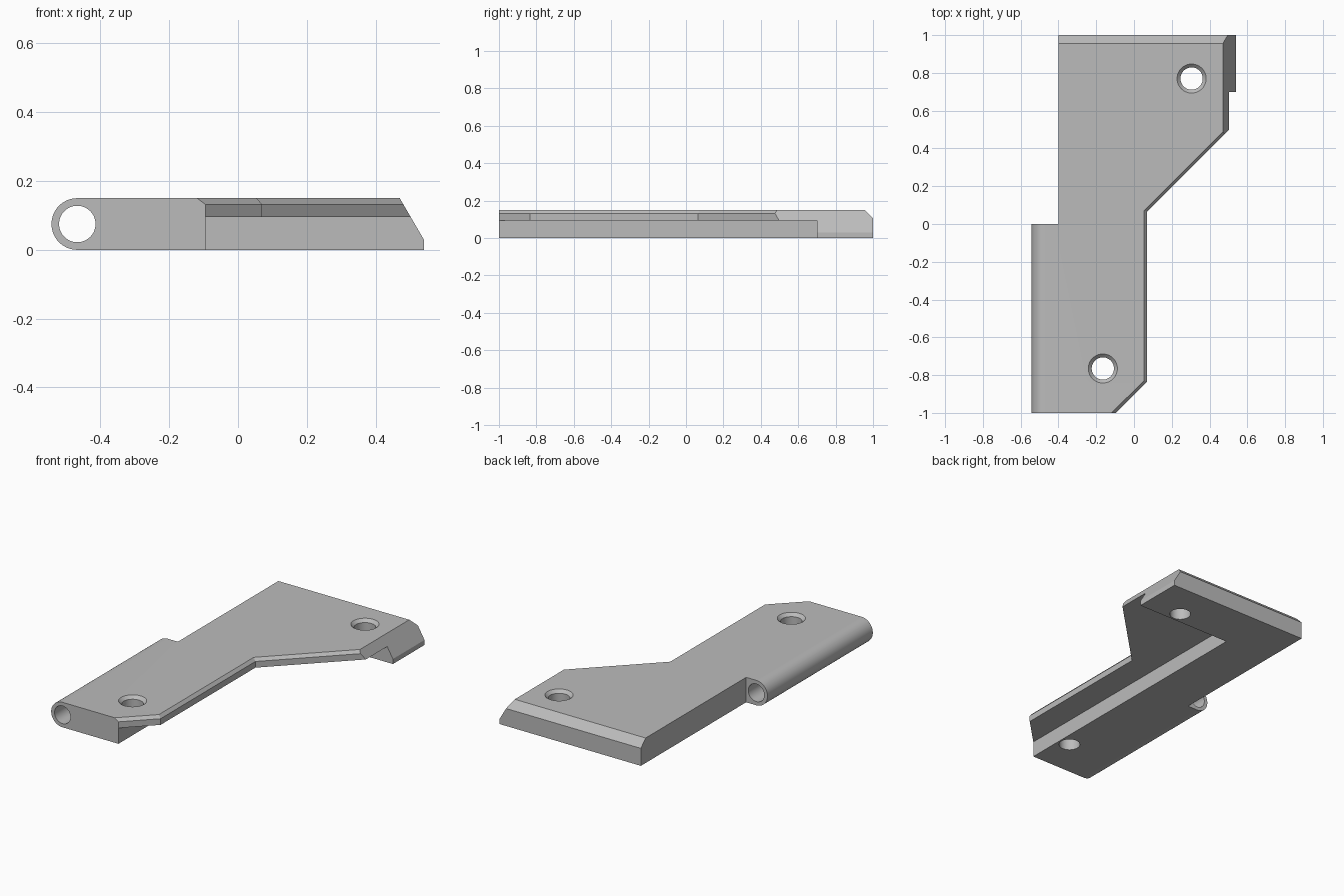
import bpy, bmesh, math
from mathutils import Vector

if "Cube" in bpy.data.objects:
    bpy.data.objects.remove(bpy.data.objects["Cube"], do_unlink=True)

THICK = 0.15
PIVOT_X, PIVOT_Z = -0.467, THICK / 2   # hinge axis

grey = bpy.data.materials.new("plain grey")
grey.use_nodes = True
grey.diffuse_color = (0.5, 0.5, 0.5, 1)
grey.node_tree.nodes["Principled BSDF"].inputs["Base Color"].default_value = (0.5, 0.5, 0.5, 1)


def loft(name, rings):
    """Solid through matching rings of points, capped at both ends."""
    bm = bmesh.new()
    loops = [[bm.verts.new(p) for p in ring] for ring in rings]
    n = len(loops[0])
    for a, b in zip(loops, loops[1:]):
        for i in range(n):
            j = (i + 1) % n
            bm.faces.new((a[i], a[j], b[j], b[i]))
    bm.faces.new(loops[0][::-1])
    bm.faces.new(loops[-1])
    bmesh.ops.recalc_face_normals(bm, faces=bm.faces)
    mesh = bpy.data.meshes.new(name)
    bm.to_mesh(mesh)
    bm.free()
    mesh.materials.append(grey)
    obj = bpy.data.objects.new(name, mesh)
    bpy.context.collection.objects.link(obj)
    return obj


def along_y(name, profile, y0, y1):
    return loft(name, [[(x, y, z) for x, z in profile] for y in (y0, y1)])


def along_x(name, profile, x0, x1):
    return loft(name, [[(x, y, z) for y, z in profile] for x in (x0, x1)])


def arc(cx, cz, r, start, end, steps):
    angles = [start + (end - start) * i / steps for i in range(steps + 1)]
    return [(cx + r * math.cos(a), cz + r * math.sin(a)) for a in angles]


def cut(obj, cutter):
    cutter.hide_render = True
    mod = obj.modifiers.new(cutter.name, 'BOOLEAN')
    mod.operation = 'DIFFERENCE'
    mod.solver = 'EXACT'
    mod.object = cutter
    bpy.context.view_layer.objects.active = obj
    bpy.ops.object.modifier_apply(modifier=mod.name)
    bpy.data.objects.remove(cutter, do_unlink=True)


# Plate outline, with the top edge chamfered along the stepped side
left_side = [(0.6, 1), (-0.4, 1), (-0.4, 0), (-0.542, 0), (-0.542, -1)]
lower = left_side + [(-0.095, -1), (0.07, -0.835), (0.07, 0.065), (0.6, 0.595)]
upper = left_side + [(-0.119, -1), (0.054, -0.828), (0.054, 0.072), (0.6, 0.618)]
plate = loft("hinge_plate", [[(x, y, z) for x, y in ring] for ring, z in
                             ((lower, 0), (lower, 0.132), (upper, THICK))])

# Sloped end and chamfered back edge
cut(plate, along_y("slope_cutter", [(0.435, 0.21), (0.54, 0.03), (0.54, -0.1),
                                    (0.8, -0.1), (0.8, 0.21)], -1.2, 1.2))
cut(plate, along_x("back_chamfer_cutter", [(0.9, 0.205), (1.05, 0.055), (1.05, 0.205)], -1, 1))

# Recess underneath
cut(plate, along_y("recess_cutter", [(-0.095, -0.1), (0.9, -0.1), (0.9, 0.095),
                                     (-0.095, 0.095)], -1.2, 0.7))

# Rounded hinge barrel with its pin hole
barrel = arc(PIVOT_X, PIVOT_Z, THICK / 2, math.pi / 2, 1.5 * math.pi, 32)
cut(plate, along_y("barrel_cutter", barrel + [(PIVOT_X, -0.1), (-0.7, -0.1),
                                              (-0.7, 0.25), (PIVOT_X, 0.25)], -1.2, 0.1))
pin = arc(PIVOT_X, PIVOT_Z, 0.053, 0, 2 * math.pi, 48)[:-1]
cut(plate, along_y("pin_hole_cutter", pin, -1.2, 0.2))

# Countersunk screw holes
for x, y in ((0.305, 0.77), (-0.165, -0.765)):
    rings = [[(px, py, z) for px, py in arc(x, y, r, 0, 2 * math.pi, 48)[:-1]]
             for r, z in ((0.059, -0.1), (0.059, 0.132), (0.077, THICK), (0.077, 0.25))]
    cut(plate, loft("screw_hole_cutter", rings))

# Smooth the round surfaces, keep the edges sharp
bpy.ops.object.select_all(action='DESELECT')
plate.select_set(True)
bpy.context.view_layer.objects.active = plate
bpy.ops.object.shade_smooth_by_angle(angle=math.radians(25))
